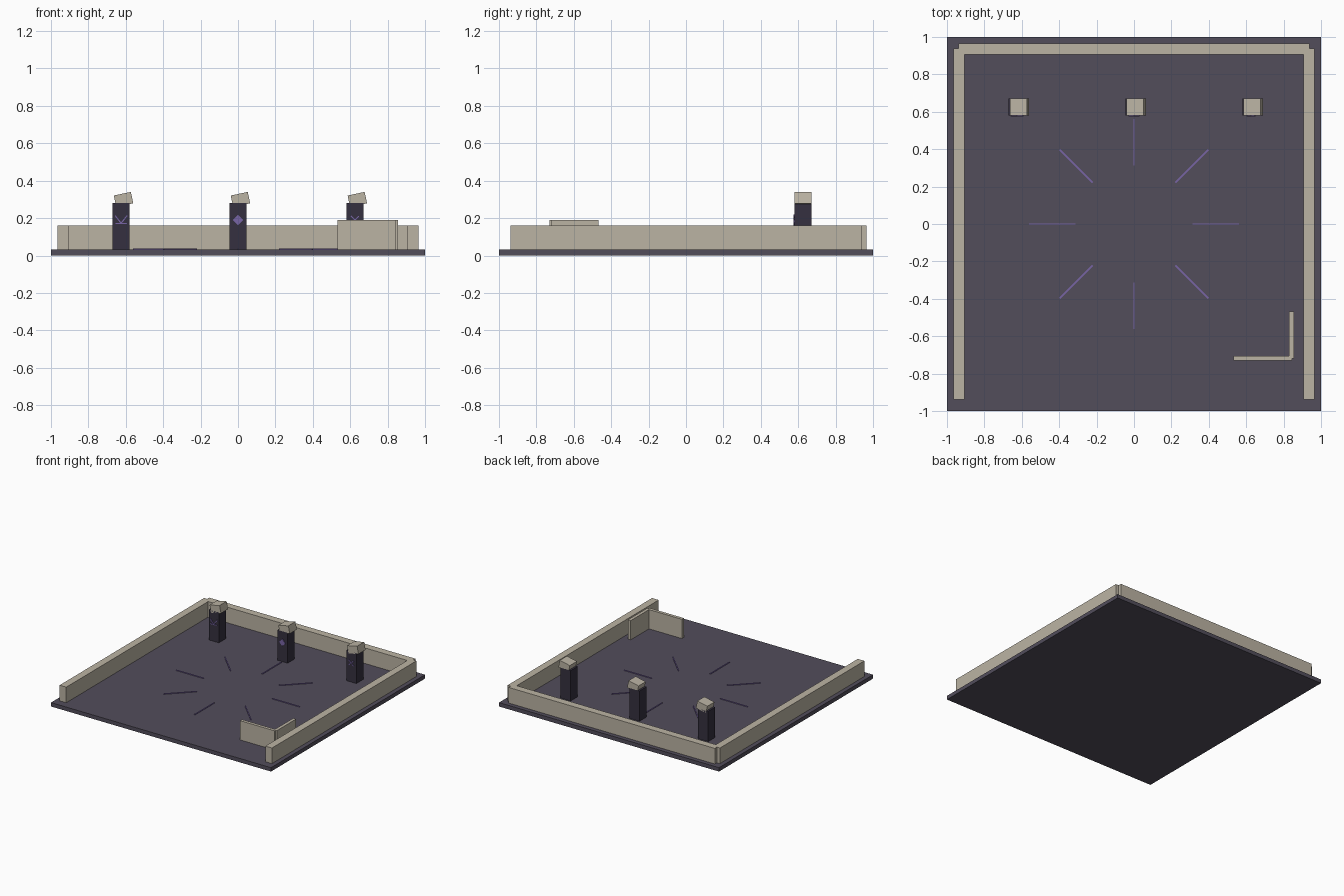
import bpy
from math import radians, cos, sin

if "Cube" in bpy.data.objects:
    bpy.data.objects.remove(bpy.data.objects["Cube"])


def material(name, rgb):
    m = bpy.data.materials.new(name)
    m.diffuse_color = (*rgb, 1)
    m.use_nodes = True
    m.node_tree.nodes["Principled BSDF"].inputs["Base Color"].default_value = m.diffuse_color
    return m


FLOOR = material("dark_slab", (0.085, 0.075, 0.105))
STONE = material("pale_stone", (0.50, 0.455, 0.37))
PILLAR = material("dark_stone", (0.035, 0.03, 0.05))
GLOW = material("violet_inlay", (0.19, 0.13, 0.38))


def box(name, center, size, mat, rot=(0, 0, 0)):
    bpy.ops.mesh.primitive_cube_add(size=1, location=center, rotation=rot)
    ob = bpy.context.object
    ob.name = name
    ob.scale = size
    bpy.ops.object.transform_apply(location=False, rotation=False, scale=True)
    ob.data.materials.append(mat)
    return ob


def glyph_bar(name, x, z, length, angle, thick=0.006):
    # thin bar on the front face of a pillar
    return box(name, (x, 0.577, z), (length, 0.006, thick), GLOW,
               (0, -radians(angle), 0))


# Floor slab
box("floor_slab", (0, 0, 0.016), (2, 2, 0.032), FLOOR)

# Boundary walls, open at the front
for side, label in ((-1, "left"), (1, "right")):
    box(label + "_wall", (side * 0.935, 0, 0.095), (0.06, 1.875, 0.13), STONE)
box("back_wall", (0, 0.935, 0.095), (1.875, 0.06, 0.13), STONE)

# Low corner screen
box("screen_front", (0.6875, -0.718, 0.11), (0.313, 0.026, 0.16), STONE)
box("screen_side", (0.843, -0.593, 0.11), (0.026, 0.25, 0.16), STONE)

# Pillars with tilted capstones
for i, x in enumerate((-0.625, 0, 0.625), 1):
    box(f"pillar_{i}", (x, 0.625, 0.156), (0.092, 0.092, 0.25), PILLAR)
    box(f"capstone_{i}", (x + 0.013, 0.625, 0.3), (0.093, 0.092, 0.062), STONE,
        (0, -radians(12), 0))

# Pillar glyphs
glyph_bar("glyph_left_base", -0.625, 0.172, 0.062, 0)
glyph_bar("glyph_left_stroke_a", -0.641, 0.193, 0.052, -52)
glyph_bar("glyph_left_stroke_b", -0.609, 0.193, 0.052, 52)
glyph_bar("glyph_middle_diamond", 0, 0.19, 0.04, 45, 0.04)
for a in (-45, 45):
    glyph_bar("glyph_right_cross", 0.625, 0.19, 0.06, a)

# Radial floor inlays
for i in range(8):
    a = radians(45 * i)
    box(f"floor_inlay_{i + 1}", (0.4375 * cos(a), 0.4375 * sin(a), 0.034),
        (0.25, 0.008, 0.006), GLOW, (0, 0, a))
